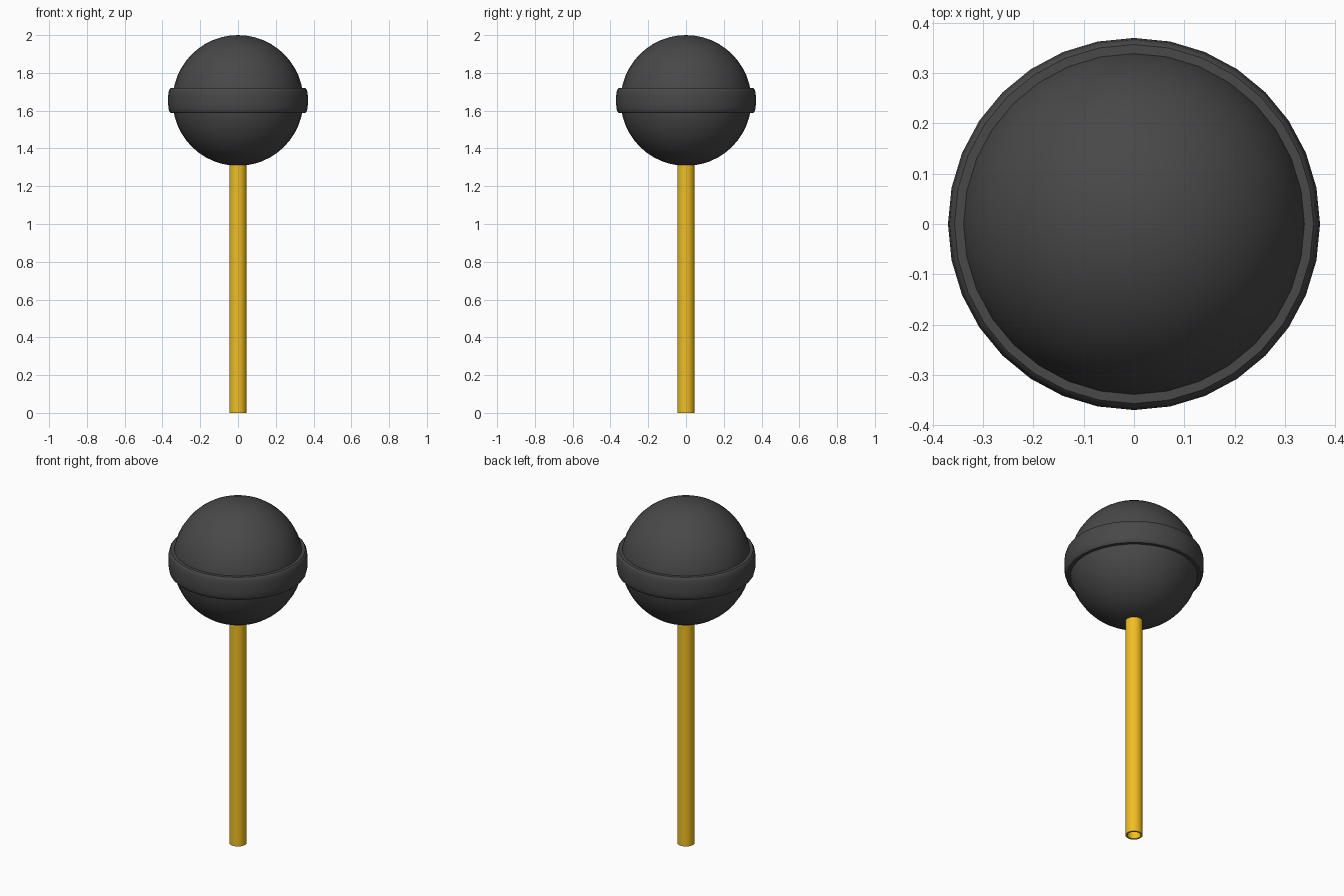
import bpy, bmesh
from math import radians, sin, cos, tau

if "Cube" in bpy.data.objects:
    bpy.data.objects.remove(bpy.data.objects["Cube"])


def material(name, color):
    m = bpy.data.materials.new(name)
    m.diffuse_color = color
    m.use_nodes = True
    m.node_tree.nodes["Principled BSDF"].inputs["Base Color"].default_value = m.diffuse_color
    return m


def finish(obj, mat, angle):
    obj.data.materials.append(mat)
    bpy.ops.object.select_all(action='DESELECT')
    obj.select_set(True)
    bpy.context.view_layer.objects.active = obj
    bpy.ops.object.shade_smooth_by_angle(angle=radians(angle))


def lathe(name, profile, sides, mat):
    """Spin a closed (radius, z) profile around the z axis."""
    bm = bmesh.new()
    rings = [[bm.verts.new((r * cos(tau * i / sides), r * sin(tau * i / sides), z))
              for r, z in profile] for i in range(sides)]
    n = len(profile)
    for i in range(sides):
        a, b = rings[i], rings[(i + 1) % sides]
        for j in range(n):
            k = (j + 1) % n
            bm.faces.new((a[j], b[j], b[k], a[k]))
    bmesh.ops.recalc_face_normals(bm, faces=bm.faces)
    mesh = bpy.data.meshes.new(name)
    bm.to_mesh(mesh)
    bm.free()
    obj = bpy.data.objects.new(name, mesh)
    bpy.context.collection.objects.link(obj)
    finish(obj, mat, 35)
    return obj


candy_mat = material("dark_candy", (0.065, 0.065, 0.065, 1))
stick_mat = material("yellow_stick", (0.87, 0.52, 0.015, 1))

# Candy ball
CENTRE = 1.654
bpy.ops.mesh.primitive_uv_sphere_add(segments=32, ring_count=24, radius=0.346,
                                     location=(0, 0, CENTRE))
ball = bpy.context.object
ball.name = "candy_ball"
finish(ball, candy_mat, 35)

# Raised band around the middle, with rounded outer edges
upper = [(0.335, 0.066), (0.357, 0.066), (0.363, 0.060), (0.367, 0.046), (0.370, 0.022)]
band = upper + [(r, -z) for r, z in reversed(upper)]
lathe("candy_band", [(r, CENTRE + z) for r, z in band], 32, candy_mat)

# Hollow paper stick, its top hidden inside the ball
lathe("stick", [(0.046, 0), (0.046, 1.34), (0.036, 1.34), (0.036, 0)], 32, stick_mat)
